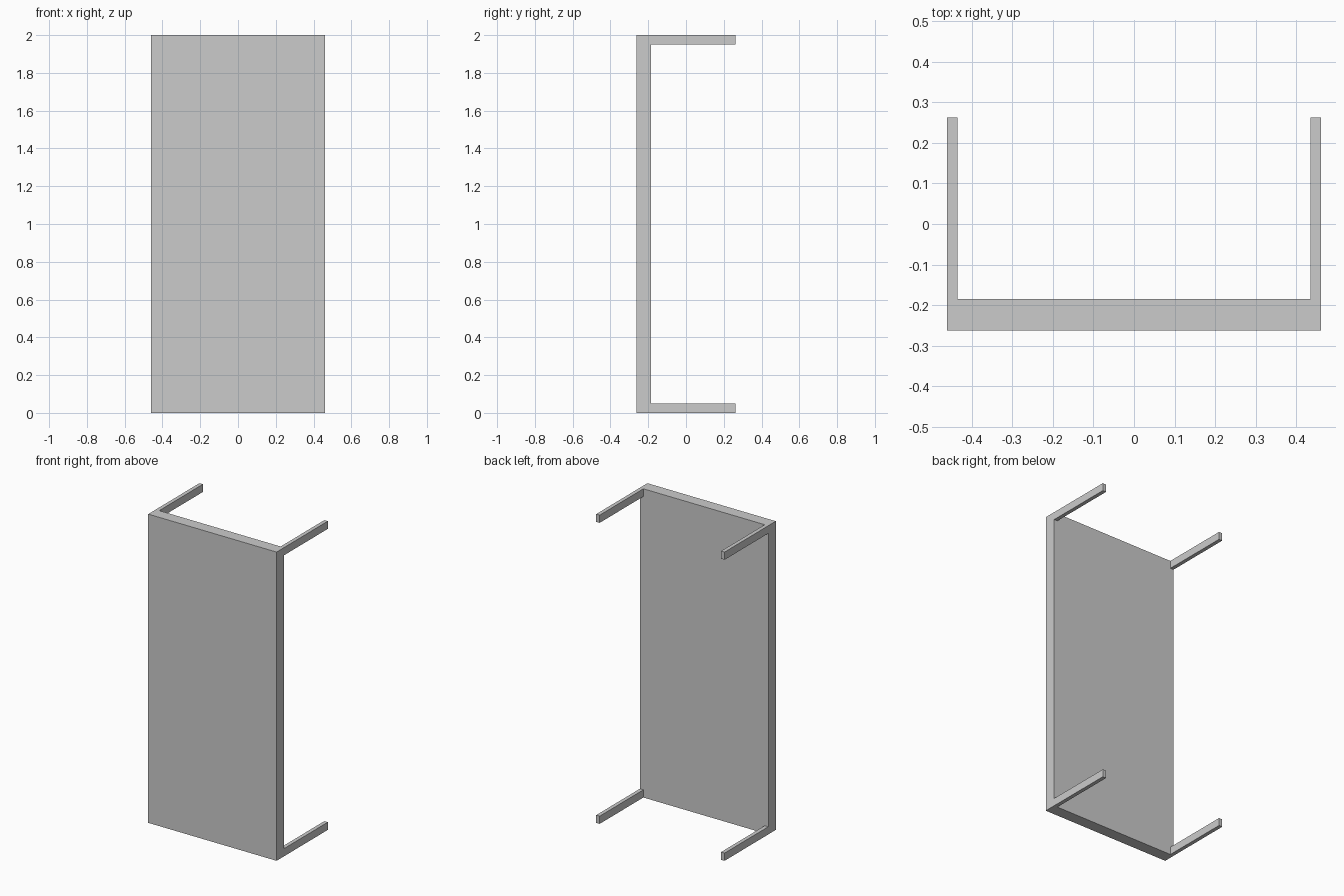
import bpy

if "Cube" in bpy.data.objects:
    bpy.data.objects.remove(bpy.data.objects["Cube"])

HALF_W, HALF_D, HEIGHT = 0.46, 0.262, 2.0
TOP_BACK = -0.185          # inner face of the table top
LEG_X, LEG_Z = 0.025, 0.05  # leg cross-section


def box(name, lo, hi):
    bpy.ops.mesh.primitive_cube_add(size=1)
    ob = bpy.context.object
    ob.name = name
    for v in ob.data.vertices:
        v.co = [(a + b) / 2 + c * (b - a) for a, b, c in zip(lo, hi, v.co)]
    return ob


# Table top, standing on its short edge
box("table_top", (-HALF_W, -HALF_D, 0), (HALF_W, TOP_BACK, HEIGHT))

# Four legs, flush with the corners of the top
for side, x in (("left", -HALF_W), ("right", HALF_W - LEG_X)):
    for level, z in (("lower", 0), ("upper", HEIGHT - LEG_Z)):
        box(f"{level}_{side}_leg", (x, TOP_BACK, z),
            (x + LEG_X, HALF_D, z + LEG_Z))
